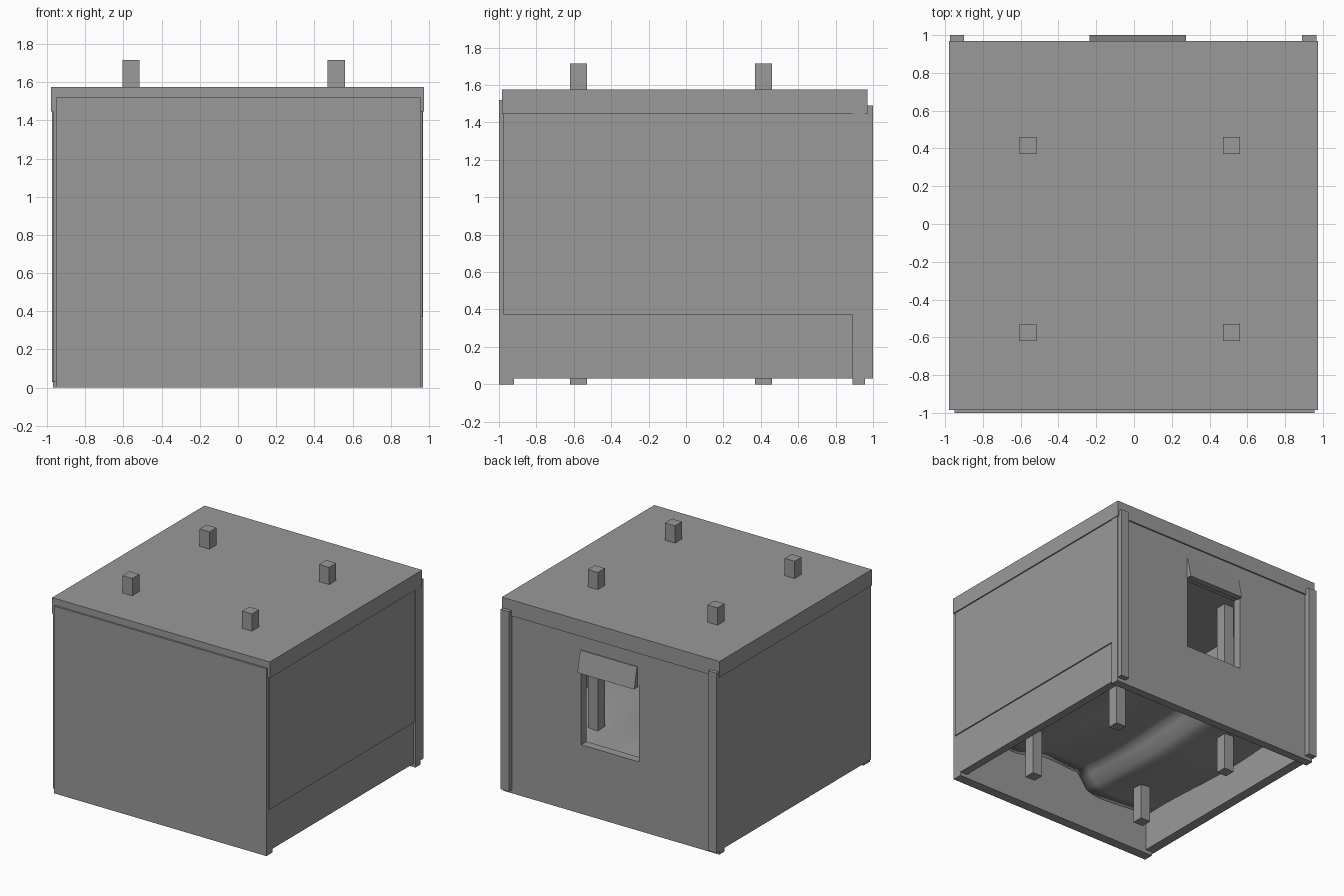
import bpy, bmesh, math
from mathutils import Vector

cube = bpy.data.objects.get("Cube")
if cube:
    bpy.data.objects.remove(cube, do_unlink=True)

grey = bpy.data.materials.new("plain_grey")
grey.use_nodes = True
GREY = (0.32, 0.32, 0.32, 1)
grey.diffuse_color = GREY
grey.node_tree.nodes["Principled BSDF"].inputs["Base Color"].default_value = GREY


def finish(name, bm):
    bmesh.ops.recalc_face_normals(bm, faces=bm.faces)
    mesh = bpy.data.meshes.new(name)
    bm.to_mesh(mesh)
    bm.free()
    mesh.materials.append(grey)
    obj = bpy.data.objects.new(name, mesh)
    bpy.context.collection.objects.link(obj)
    return obj


def box(name, x, y, z):
    bm = bmesh.new()
    bmesh.ops.create_cube(bm, size=1)
    for v in bm.verts:
        v.co = Vector([(lo + hi) / 2 + c * (hi - lo)
                       for c, (lo, hi) in zip(v.co, (x, y, z))])
    return finish(name, bm)


# Roof slab
box("roof", (-.98, .975), (-.985, .97), (1.445, 1.575))

# Front and side walls
box("front_wall", (-.95, .955), (-1, -.92), (0, 1.52))
box("right_wall", (-.97, -.89), (-.985, .9), (.03, 1.45))
box("left_wall_lower", (.89, .955), (-.985, .9), (.03, .4))
box("left_wall_upper", (.89, .965), (-.975, .9), (.37, 1.45))

# Back wall built around the window opening
WX, WZ = (-.25, .27), (.56, 1.18)
BACK = (.89, .958)
box("back_wall_right", (-.97, WX[0]), BACK, (0, 1.5))
box("back_wall_left", (WX[1], .97), BACK, (0, 1.5))
box("back_wall_below_window", WX, BACK, (0, WZ[0]))
box("back_wall_above_window", WX, BACK, (WZ[1], 1.5))

# Corner strips on the back
for side, x in (("right", (-.975, -.9)), ("left", (.89, .965))):
    box("back_corner_strip_" + side, x, (.95, 1), (.03, 1.49))

# Window awning, flaring out toward its lower edge
awning = box("window_awning", (-.235, .275), (.95, 1), (1.16, 1.33))
for v in awning.data.vertices:
    if v.co.z > 1.2 and v.co.y > .97:
        v.co.y = .965

# Four posts running from the ground up through the roof
for px in (-.56, .515):
    for py in (-.575, .415):
        box("post", (px - .045, px + .045), (py - .045, py + .045), (0, 1.715))

# Uneven floor: a soft ridge running front to back
profile = [(-.92, .34), (-.42, .31), (-.33, .32), (-.2, .46), (.1, .48),
           (.42, .42), (.92, .48)]


def floor_height(x, y):
    (x0, z0), (x1, z1) = next(pair for pair in zip(profile, profile[1:])
                              if x <= pair[1][0])
    t = (x - x0) / (x1 - x0)
    t = t * t * (3 - 2 * t)
    return z0 + (z1 - z0) * t + .015 * math.sin(4 * y + 2 * x)


bm = bmesh.new()
bmesh.ops.create_grid(bm, x_segments=36, y_segments=16, size=.91)
for v in bm.verts:
    v.co.z = floor_height(v.co.x, v.co.y)
floor = finish("uneven_floor", bm)
floor.data.shade_smooth()
thick = floor.modifiers.new("thickness", "SOLIDIFY")
thick.thickness = .02
